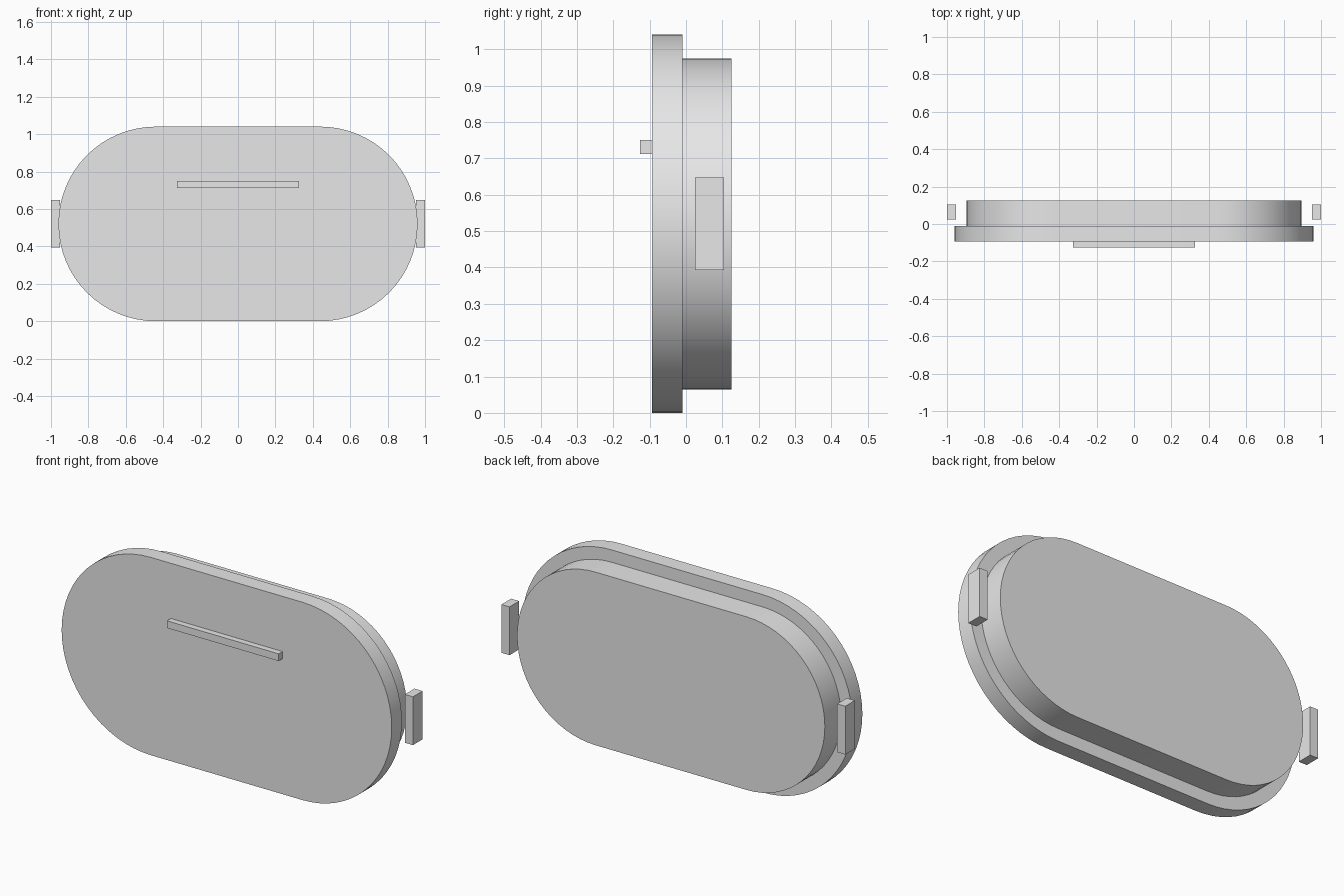
import bpy, bmesh, math

cube = bpy.data.objects.get("Cube")
if cube:
    bpy.data.objects.remove(cube, do_unlink=True)

grey = bpy.data.materials.new("light_grey")
grey.use_nodes = True
colour = (0.8, 0.8, 0.8, 1)
grey.diffuse_color = colour
grey.node_tree.nodes["Principled BSDF"].inputs["Base Color"].default_value = colour

MID = 0.52       # height of the centre line
STRAIGHT = 0.44  # half length of the straight edges


def finish(name, bm):
    bmesh.ops.recalc_face_normals(bm, faces=bm.faces)
    mesh = bpy.data.meshes.new(name)
    bm.to_mesh(mesh)
    bm.free()
    mesh.materials.append(grey)
    obj = bpy.data.objects.new(name, mesh)
    bpy.context.collection.objects.link(obj)
    return obj


def rounded_plate(name, radius, y0, y1, steps=32):
    """Plate with semicircular ends, extruded from y0 to y1."""
    bm = bmesh.new()
    ring = []
    for side, start in ((1, -math.pi / 2), (-1, math.pi / 2)):
        for i in range(steps + 1):
            a = start + math.pi * i / steps
            ring.append(bm.verts.new((side * STRAIGHT + radius * math.cos(a),
                                      y0, MID + radius * math.sin(a))))
    face = bm.faces.new(ring)
    grown = bmesh.ops.extrude_face_region(bm, geom=[face], use_keep_orig=True)
    verts = [v for v in grown["geom"] if isinstance(v, bmesh.types.BMVert)]
    bmesh.ops.translate(bm, verts=verts, vec=(0, y1 - y0, 0))
    obj = finish(name, bm)
    bpy.ops.object.select_all(action="DESELECT")
    obj.select_set(True)
    bpy.context.view_layer.objects.active = obj
    bpy.ops.object.shade_smooth_by_angle(angle=math.radians(30))


def box(name, low, high):
    bm = bmesh.new()
    bmesh.ops.create_cube(bm, size=1)
    for v in bm.verts:
        v.co = [(a + b) / 2 + c * (b - a) for a, b, c in zip(low, high, v.co)]
    finish(name, bm)


# Wide front plate and smaller body behind it
rounded_plate("front_plate", 0.52, -0.094, -0.01)
rounded_plate("back_body", 0.455, -0.01, 0.125)

# Raised bar on the front
box("front_bar", (-0.325, -0.126, 0.712), (0.325, -0.094, 0.75))

# Free-standing tabs at both ends
box("left_tab", (0.953, 0.025, 0.393), (1.0, 0.105, 0.647))
box("right_tab", (-1.0, 0.025, 0.393), (-0.953, 0.105, 0.647))
